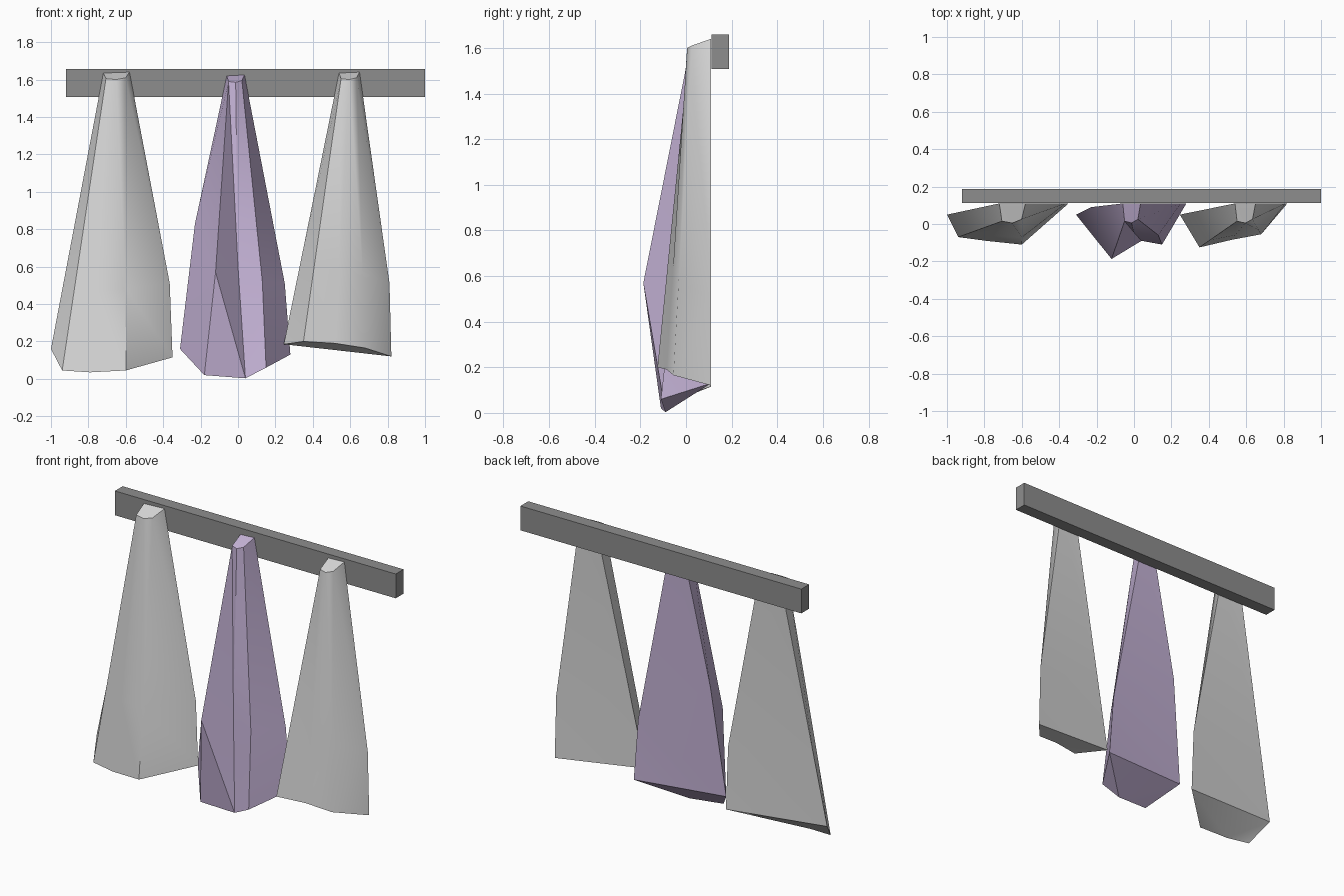
import bpy, bmesh
from mathutils import Vector

if "Cube" in bpy.data.objects:
    bpy.data.objects.remove(bpy.data.objects["Cube"])


def material(name, rgb):
    m = bpy.data.materials.new(name)
    m.diffuse_color = (*rgb, 1)
    m.use_nodes = True
    m.node_tree.nodes["Principled BSDF"].inputs["Base Color"].default_value = m.diffuse_color
    return m


light_grey = material("light grey cloth", (0.70, 0.70, 0.70))
lilac = material("lilac cloth", (0.57, 0.46, 0.69))
dark_grey = material("dark grey rail", (0.27, 0.27, 0.27))


def finish(bm, name, mat):
    bmesh.ops.recalc_face_normals(bm, faces=bm.faces)
    me = bpy.data.meshes.new(name)
    bm.to_mesh(me)
    bm.free()
    me.materials.append(mat)
    ob = bpy.data.objects.new(name, me)
    bpy.context.collection.objects.link(ob)
    return ob


# Hanging cloth: five-sided loft running back-left, front, back-right
def cloth(name, mat, top, bottom, mid_changes):
    top = [Vector(p) for p in top]
    bottom = [Vector(p) for p in bottom]
    mid = [t.lerp(b, 0.72) for t, b in zip(top, bottom)]
    for i, p in mid_changes.items():
        mid[i] = Vector(p)
    bm = bmesh.new()
    rings = [[bm.verts.new(p) for p in r] for r in (top, mid, bottom)]
    n = len(top)
    for a, b in zip(rings, rings[1:]):
        for i in range(n):
            j = (i + 1) % n
            bm.faces.new((a[i], a[j], b[j], b[i]))
    bm.faces.new(rings[0])
    bm.faces.new(rings[-1])
    bmesh.ops.triangulate(bm, faces=bm.faces[:])
    ob = finish(bm, name, mat)
    bpy.ops.object.select_all(action='DESELECT')
    ob.select_set(True)
    bpy.context.view_layer.objects.active = ob
    bpy.ops.object.shade_smooth_by_angle(angle=0.75)


def collar(left, right, z=1.635):
    w = right - left
    return [(left, 0.11, z), (left + 0.1 * w, 0.015, z - 0.03),
            (left + 0.5 * w, 0.005, z - 0.035),
            (left + 0.85 * w, 0.025, z - 0.025), (right, 0.11, z + 0.005)]


# Wide cloth on the left
cloth("left_cloth", light_grey, collar(-0.72, -0.58),
      [(-1.0, 0.05, 0.16), (-0.94, -0.07, 0.045), (-0.79, -0.09, 0.035),
       (-0.60, -0.11, 0.045), (-0.35, 0.11, 0.115)],
      {4: (-0.365, 0.11, 0.51)})

# Folded lilac cloth in the middle
cloth("middle_cloth", lilac, collar(-0.06, 0.035, 1.62),
      [(-0.31, 0.05, 0.16), (-0.18, -0.11, 0.02), (0.04, -0.09, 0.003),
       (0.15, -0.11, 0.06), (0.28, 0.11, 0.13)],
      {0: (-0.23, 0.09, 0.83), 1: (-0.12, -0.187, 0.57),
       2: (0.0, -0.045, 0.60), 3: (0.13, -0.06, 0.52),
       4: (0.25, 0.11, 0.51)})

# Shorter cloth on the right
cloth("right_cloth", light_grey, collar(0.54, 0.65),
      [(0.245, 0.05, 0.185), (0.35, -0.125, 0.20), (0.52, -0.085, 0.19),
       (0.68, -0.055, 0.165), (0.82, 0.11, 0.12)],
      {4: (0.81, 0.11, 0.51)})

# Wall rail
bm = bmesh.new()
bmesh.ops.create_cube(bm, size=1)
for v in bm.verts:
    v.co = Vector((0.04 + v.co.x * 1.92, 0.15 + v.co.y * 0.076,
                   1.583 + v.co.z * 0.15))
finish(bm, "rail", dark_grey)
